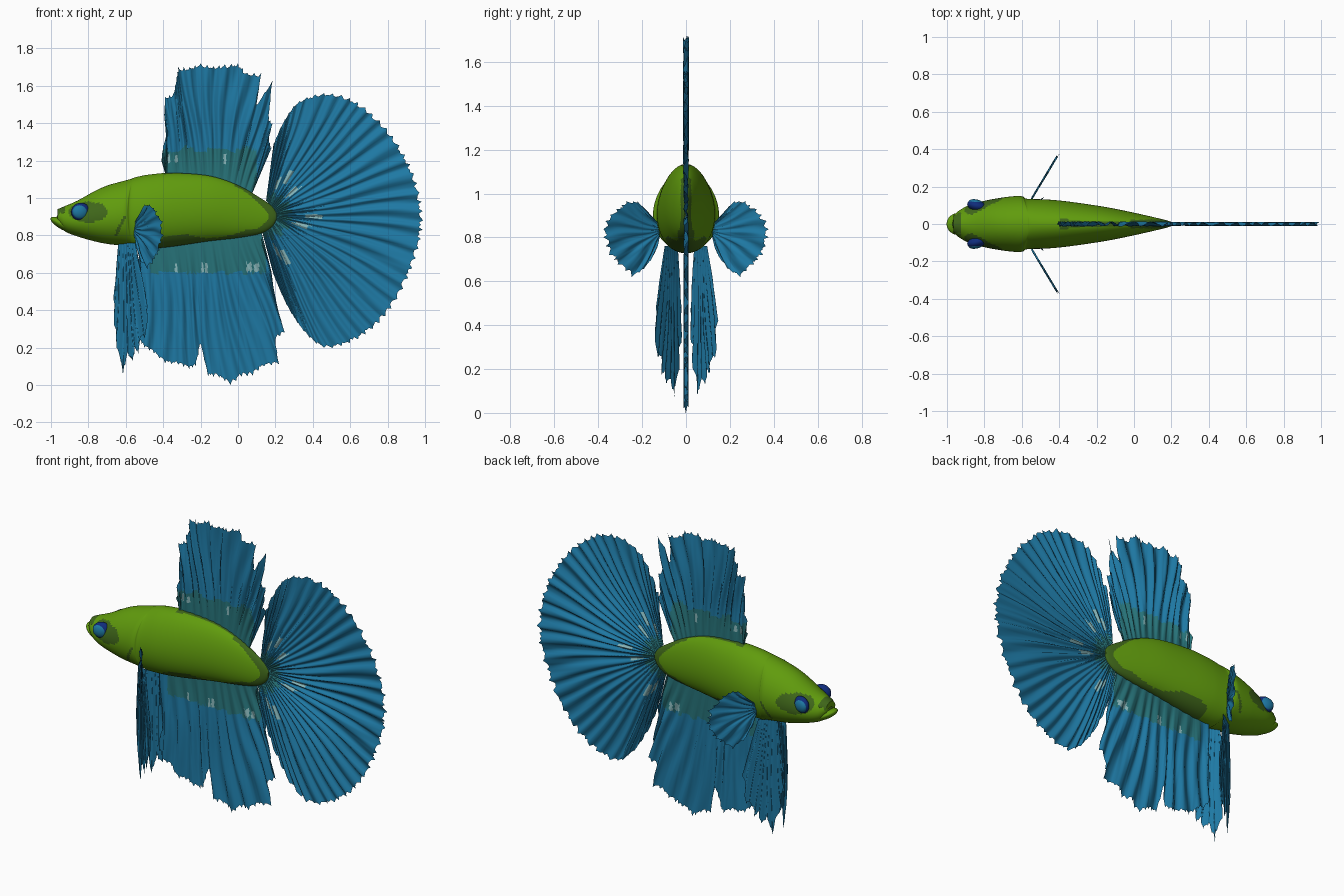
import bpy, bmesh, math, random
from mathutils import Vector

random.seed(4)
cube = bpy.data.objects.get("Cube")
if cube:
    bpy.data.objects.remove(cube)


def material(name, rgb):
    m = bpy.data.materials.new(name)
    m.use_nodes = True
    m.diffuse_color = (*rgb, 1)
    m.node_tree.nodes["Principled BSDF"].inputs["Base Color"].default_value = (*rgb, 1)
    return m


green = material("leaf green", (.118, .33, .004))
olive = material("dark olive", (.05, .135, .01))
blue = material("fin blue", (.013, .19, .37))
teal = material("fin root teal", (.02, .17, .19))
pale = material("pale fleck", (.24, .46, .48))
navy = material("eye navy", (.005, .025, .2))


def add(name, bm, mats, angle=60):
    me = bpy.data.meshes.new(name)
    bm.to_mesh(me)
    bm.free()
    ob = bpy.data.objects.new(name, me)
    bpy.context.collection.objects.link(ob)
    for m in mats:
        me.materials.append(m)
    bpy.ops.object.select_all(action='DESELECT')
    ob.select_set(True)
    bpy.context.view_layer.objects.active = ob
    bpy.ops.object.shade_smooth_by_angle(angle=math.radians(angle))
    return ob


def sample(pts, u, smooth=True):
    """Point at fraction u along a list, as a spline or straight pieces."""
    t = max(0, min(1, u)) * (len(pts) - 1)
    i = min(int(t), len(pts) - 2)
    f = t - i
    p = [Vector(pts[max(0, min(len(pts) - 1, k))]) for k in range(i - 1, i + 3)]
    if not smooth:
        return p[1].lerp(p[2], f)
    return .5 * (2 * p[1] + (p[2] - p[0]) * f + (2 * p[0] - 5 * p[1] + 4 * p[2] - p[3]) * f ** 2
                 + (3 * p[1] - p[0] - 3 * p[2] + p[3]) * f ** 3)


# Body: stations of x, top, bottom, half width
stations = [(-.965, .94, .87, .045), (-.93, .955, .825, .075), (-.86, .985, .795, .108),
            (-.74, 1.05, .762, .135), (-.63, 1.09, .745, .149), (-.595, 1.102, .738, .146),
            (-.57, 1.11, .728, .134), (-.46, 1.127, .73, .13), (-.34, 1.134, .742, .118),
            (-.15, 1.118, .77, .09), (0, 1.068, .787, .06), (.12, 1.0, .81, .033),
            (.18, .957, .845, .018), (.206, .92, .885, .008)]
SIDES, ROWS = 72, 182


def is_olive(x, y, z, h):
    """Dark areas; h runs from -1 at the belly to 1 at the back."""
    tail_rim = x > -.02 and ((x + .02) / .185) ** 2 + (h / .9) ** 2 > 1
    belly = x > -.45 and h < -.8 + .12 * math.sin(x * 14)
    back = x > -.4 and h > .975
    eye_patch = ((x + .8) / .105) ** 2 + ((z - .925) / .055) ** 2 < 1 and abs(y) > .04
    snout = x < -.925 and abs(y) < .05 and h > 0
    gill = abs(x + .605 - .5 * (z - .9)) < .008 and .8 < z < .91
    return tail_rim or belly or back or eye_patch or snout or gill


def body():
    bm = bmesh.new()
    rings, heights = [], []
    for r in range(ROWS + 1):
        x, top, bot, w = sample(stations, r / ROWS)
        mid, h = (top + bot) / 2, (top - bot) / 2
        heights.append((mid, h))
        bow = .025 * max(0, 1 - abs(x + .59) / .09)      # curved gill edge
        ring = []
        for k in range(SIDES):
            a = math.tau * k / SIDES
            z = math.sin(a)
            ring.append(bm.verts.new((x + bow * z * z, w * math.cos(a) * (1 - .1 * z), mid + h * z)))
        rings.append(ring)
    for (mid, h), a, b in zip(heights, rings, rings[1:]):
        for k in range(SIDES):
            n = (k + 1) % SIDES
            f = bm.faces.new((a[k], b[k], b[n], a[n]))
            c = f.calc_center_median()
            f.material_index = int(is_olive(*c, (c.z - mid) / h))
    bm.faces.new(rings[0])
    bm.faces.new(rings[-1]).material_index = 1
    bmesh.ops.recalc_face_normals(bm, faces=bm.faces)
    add("body", bm, [green, olive])


body()


def ball(name, loc, size, mat, tilt=0, yaw=0):
    bm = bmesh.new()
    bmesh.ops.create_uvsphere(bm, u_segments=32, v_segments=20, radius=1)
    ob = add(name, bm, [mat])
    ob.location, ob.scale, ob.rotation_euler = loc, size, (0, tilt, yaw)


# Mouth
ball("upper_lip", (-.93, 0, .922), (.038, .062, .022), olive, -.6)
ball("lower_jaw", (-.935, 0, .857), (.075, .06, .026), green, .5)
ball("mouth_lining", (-.94, 0, .895), (.03, .045, .025), olive)

# Eyes
for s, side in ((1, "left"), (-1, "right")):
    ball(side + "_eye", (-.84, s * .097, .926), (.053, .03, .048), navy, 0, s * -.25)
    ball(side + "_iris", (-.843, s * .108, .926), (.044, .023, .039), blue, 0, s * -.25)


def fin(name, base, tip, place, per=8, rows=14, amp=.012, wave=.55, ease=0., notch=.02,
        smooth=False, rule=None):
    """Softly pleated sheet of rays running from a base line to a ragged tip line."""
    bm = bmesh.new()
    cols = (len(tip) - 1) * per
    grid, phase = [], 0
    for c in range(cols + 1):
        u = c / cols
        b = sample(base, (u - ease) / (1 - 2 * ease), False)
        t = sample(tip, u, smooth)
        t = b.lerp(t, 1 - notch * (c % 4 > 0) * random.uniform(.5, 1.1))
        phase += wave * random.uniform(.3, 1.7)
        size = amp * random.uniform(.75, 1)
        column = []
        for r in range(rows + 1):
            v = r / rows
            off = size * min(1, .1 + 1.8 * v) * math.sin(phase + 1.2 * math.sin(5 * v + 9 * u))
            column.append(bm.verts.new(place(b.lerp(t, v), off)))
        grid.append(column)
    for c in range(cols):
        for r in range(rows):
            f = bm.faces.new((grid[c][r], grid[c + 1][r], grid[c + 1][r + 1], grid[c][r + 1]))
            if rule:
                f.material_index = rule((c + .5) / cols, (r + .5) / rows, f.calc_center_median())
    add(name, bm, [blue, teal, pale], 180)


def upright(p, off):
    return (p.x, off, p.y)


def near(value, centres, width):
    return any(abs(value - c) < width for c in centres)


# Tail fin
def tail_rule(u, v, p):
    start = .17 + .04 * math.sin(u * 40)
    if start < v < start + .11 and near(u, (.13, .19, .28, .5, .58, .82, .87), .016):
        return 2
    return int(v < .1 + .03 * math.sin(u * 60))


fin("tail_fin", [(.15, .985), (.2, .93), (.2, .89), (.13, .815)],
    [(.19, 1.29), (.25, 1.42), (.33, 1.52), (.46, 1.56), (.6, 1.535), (.72, 1.45), (.83, 1.33),
     (.92, 1.18), (.97, 1.03), (.99, .88), (.965, .73), (.91, .57), (.82, .41), (.72, .3),
     (.6, .225), (.46, .2), (.35, .29), (.26, .43), (.19, .59)],
    upright, per=12, rows=34, wave=.9, notch=.025, smooth=True, rule=tail_rule)


# Dorsal fin
def dorsal_rule(u, v, p):
    if 1.19 < p.z < 1.235 and near(p.x, (-.37, -.33, -.07), .007):
        return 2
    return int(p.z < 1.26 + .015 * math.sin(p.x * 40) and p.x < .1)


fin("dorsal_fin", [(-.38, 1.1), (-.2, 1.1), (-.05, 1.07), (.07, 1.01)],
    [(-.41, 1.2), (-.4, 1.28), (-.375, 1.36), (-.395, 1.45), (-.39, 1.54), (-.345, 1.56),
     (-.33, 1.65), (-.32, 1.7), (-.26, 1.7), (-.2, 1.72), (-.13, 1.705), (-.07, 1.715),
     (0, 1.72), (.05, 1.67), (.125, 1.67), (.1, 1.5), (.185, 1.63), (.165, 1.43),
     (.185, 1.4), (.165, 1.32), (.18, 1.27), (.11, 1.12)],
    upright, rows=24, amp=.014, ease=.12, notch=.03, rule=dorsal_rule)


# Anal fin
def anal_rule(u, v, p):
    if .605 < p.z < .65 and (near(p.x, (-.33, -.17, -.19), .006) or near(p.x, (.06, .1), .014)):
        return 2
    return int(p.z > .6 and -.47 < p.x < .15)


fin("anal_fin", [(-.53, .76), (-.3, .77), (-.1, .8), (.12, .84)],
    [(-.52, .5), (-.5, .38), (-.53, .24), (-.5, .2), (-.45, .17), (-.39, .115), (-.32, .11),
     (-.26, .085), (-.225, .1), (-.2, .22), (-.16, .045), (-.1, .04), (-.04, .0), (.02, .045),
     (.08, .05), (.14, .1), (.22, .11), (.2, .24), (.25, .28), (.215, .4), (.19, .52),
     (.18, .6), (.13, .74)],
    upright, rows=28, ease=.08, notch=.025, wave=.45, rule=anal_rule)

# Paired fins
for s, side in ((1, "left"), (-1, "right")):
    fin(side + "_pelvic_fin", [(-.64, .76), (-.55, .76)],
        [(-.665, .46), (-.66, .32), (-.645, .2), (-.612, .05), (-.595, .17), (-.565, .13),
         (-.55, .2), (-.535, .165), (-.515, .26), (-.495, .25), (-.48, .42), (-.505, .52)],
        lambda p, o: (p.x + o * .5, s * (.025 + .65 * (p.x + .66) + o * .8), p.y),
        amp=.008, wave=.6, ease=.05)
    fin(side + "_pectoral_fin", [(.125, .87), (.12, .8)],
        [(.15, .87), (.18, .92), (.22, .965), (.27, .965), (.32, .93), (.37, .875), (.38, .8),
         (.35, .72), (.31, .675), (.245, .62), (.19, .655), (.14, .73)],
        lambda p, o: (-.55 + .6 * (p.x - .13) + o * .85, s * (p.x - o * .5), p.y),
        amp=.006, wave=.7, notch=.07)
